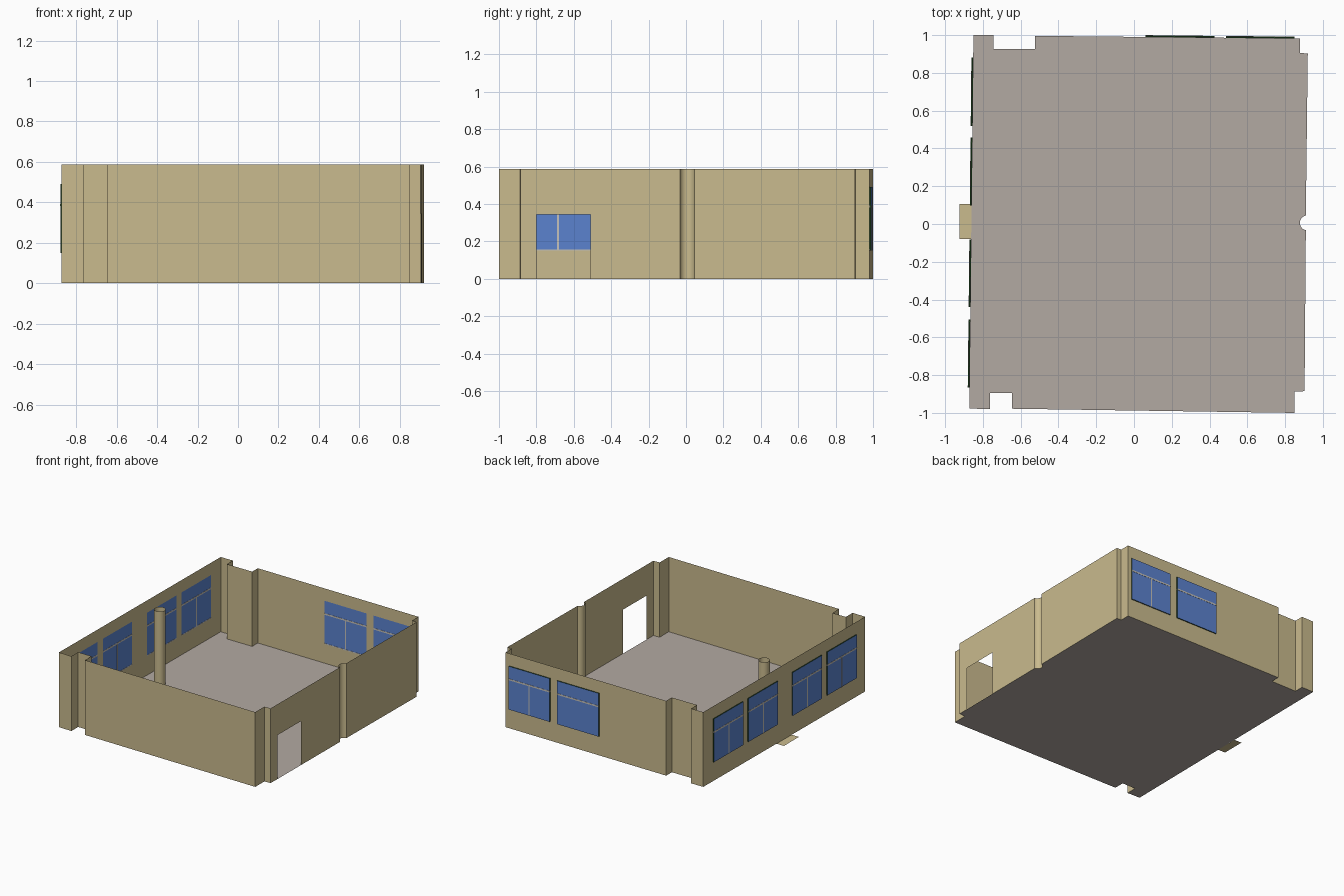
import bpy, bmesh, math
from mathutils import Vector

if "Cube" in bpy.data.objects:
    bpy.data.objects.remove(bpy.data.objects["Cube"])

H = 0.587                 # wall height
SILL, HEAD = 0.15, 0.49   # window bottom and top
TRANSOM = 0.387
DEPTH = 0.008             # how far windows stand out of the wall


def material(name, rgb):
    m = bpy.data.materials.new(name)
    m.diffuse_color = (*rgb, 1)
    m.use_nodes = True
    m.node_tree.nodes["Principled BSDF"].inputs["Base Color"].default_value = m.diffuse_color
    return m


TAN = material("wall_tan", (0.59, 0.495, 0.27))
GREY = material("floor_grey", (0.45, 0.40, 0.365))
BLUE = material("window_blue", (0.105, 0.225, 0.62))
GREEN = material("window_edge_green", (0.012, 0.05, 0.012))
BAR = material("window_bar_grey", (0.56, 0.54, 0.50))


def make(name, bm, *mats):
    me = bpy.data.meshes.new(name)
    bm.to_mesh(me)
    bm.free()
    for m in mats:
        me.materials.append(m)
    ob = bpy.data.objects.new(name, me)
    bpy.context.collection.objects.link(ob)
    return ob


def smooth(ob):
    bpy.ops.object.select_all(action='DESELECT')
    ob.select_set(True)
    bpy.context.view_layer.objects.active = ob
    bpy.ops.object.shade_smooth_by_angle(angle=math.radians(30))


# Room outline, counter-clockwise, with a round recess in the right wall
recess = [(0.918 - 0.04 * math.cos(a), 0.006 + 0.04 * math.sin(a))
          for a in [math.radians(-78 + 156 * i / 12) for i in range(13)]]
outline = [(-0.872, -0.977), (-0.762, -0.98), (-0.762, -0.896), (-0.645, -0.896),
           (-0.645, -0.978), (0.85, -1.0), (0.85, -0.888), (0.903, -0.885),
           *recess,
           (0.92, 0.903), (0.88, 0.905), (0.88, 0.982), (-0.525, 0.996),
           (-0.525, 0.926), (-0.745, 0.926), (-0.745, 1.0), (-0.85, 1.0)]
RIGHT = 7
BACK = outline.index((0.88, 0.982))
LEFT = len(outline) - 1

# Openings per wall: (start, end, bottom, top), measured along the wall
left_windows = [(1 - b, 1 - a, SILL, HEAD) for a, b in
                ((0.518, 0.882), (0.098, 0.457), (-0.44, -0.082), (-0.865, -0.505))]
back_windows = [(0.88 - b, 0.88 - a, SILL, HEAD) for a, b in
                ((0.488, 0.85), (0.06, 0.425))]
openings = {RIGHT: [(0.085, 0.375, 0.0, 0.345)], BACK: back_windows, LEFT: left_windows}


def wall_axes(i):
    p = Vector((*outline[i], 0))
    q = Vector((*outline[(i + 1) % len(outline)], 0))
    d = (q - p).normalized()
    return p, d, Vector((d.y, -d.x, 0)), (q - p).length


# Walls: thin panels with the openings left out
bm = bmesh.new()
for i in range(len(outline)):
    p, d, n, length = wall_axes(i)
    holes = openings.get(i, [])
    ss = sorted({0, length, *[s for h in holes for s in h[:2]]})
    zs = sorted({0, H, *[z for h in holes for z in h[2:]]})
    for s0, s1 in zip(ss, ss[1:]):
        for z0, z1 in zip(zs, zs[1:]):
            sm, zm = (s0 + s1) / 2, (z0 + z1) / 2
            if any(a < sm < b and c < zm < e for a, b, c, e in holes):
                continue
            bm.faces.new([bm.verts.new(p + d * s + Vector((0, 0, z)))
                          for s, z in ((s0, z0), (s1, z0), (s1, z1), (s0, z1))])
bmesh.ops.remove_doubles(bm, verts=bm.verts, dist=1e-5)
smooth(make("walls", bm, TAN))

# Floor
bm = bmesh.new()
bm.faces.new([bm.verts.new((x, y, 0)) for x, y in outline])
make("floor", bm, GREY)

# Flat threshold outside the left wall
bm = bmesh.new()
bm.faces.new([bm.verts.new((x, y, 0)) for x, y in
              ((-0.925, -0.08), (-0.862, -0.08), (-0.86, 0.105), (-0.925, 0.105))])
make("outer_threshold", bm, TAN)

# Free-standing open column
bm = bmesh.new()
bmesh.ops.create_cone(bm, cap_ends=False, segments=24, radius1=0.041, radius2=0.041, depth=H)
bmesh.ops.translate(bm, verts=bm.verts, vec=(-0.70, 0.03, H / 2))
smooth(make("column", bm, TAN))


def box(bm, axes, s, z, t, mat):
    """Box in wall space: along the wall, height, outward. Returns its faces."""
    p, d, n, _ = axes
    v = bmesh.ops.create_cube(bm, size=1)["verts"]
    for w in v:
        a, b, c = (k + 0.5 for k in w.co)
        w.co = (p + d * (s[0] + a * (s[1] - s[0])) + n * (t[0] + b * (t[1] - t[0]))
                + Vector((0, 0, z[0] + c * (z[1] - z[0]))))
    faces = list({f for w in v for f in w.link_faces})
    bmesh.ops.recalc_face_normals(bm, faces=faces)
    for f in faces:
        f.material_index = mat
    return faces


# Windows: blue panes with green rims, a transom, a mullion and a bottom rail
for wall, side in ((LEFT, "left"), (BACK, "back")):
    axes = wall_axes(wall)
    for k, (s0, s1, z0, z1) in enumerate(openings[wall]):
        bm = bmesh.new()
        for f in box(bm, axes, (s0, s1), (z0, z1), (0, DEPTH), 0):
            f.normal_update()
            if abs(f.normal.dot(axes[2])) < 0.5:
                f.material_index = 1
        both = (-0.0015, DEPTH + 0.0015)
        inner = (-0.0015, 0.004)
        mid = (s0 + s1) / 2
        box(bm, axes, (s0, s1), (TRANSOM - 0.006, TRANSOM + 0.006), both, 2)
        inside_only = side == "back" and k == 1
        box(bm, axes, (mid - 0.005, mid + 0.005), (z0, TRANSOM - 0.006),
            inner if inside_only else both, 2)
        box(bm, axes, (s0, s1), (z0, z0 + 0.007), inner, 2)
        make(f"{side}_window_{k + 1}", bm, BLUE, GREEN, BAR)
